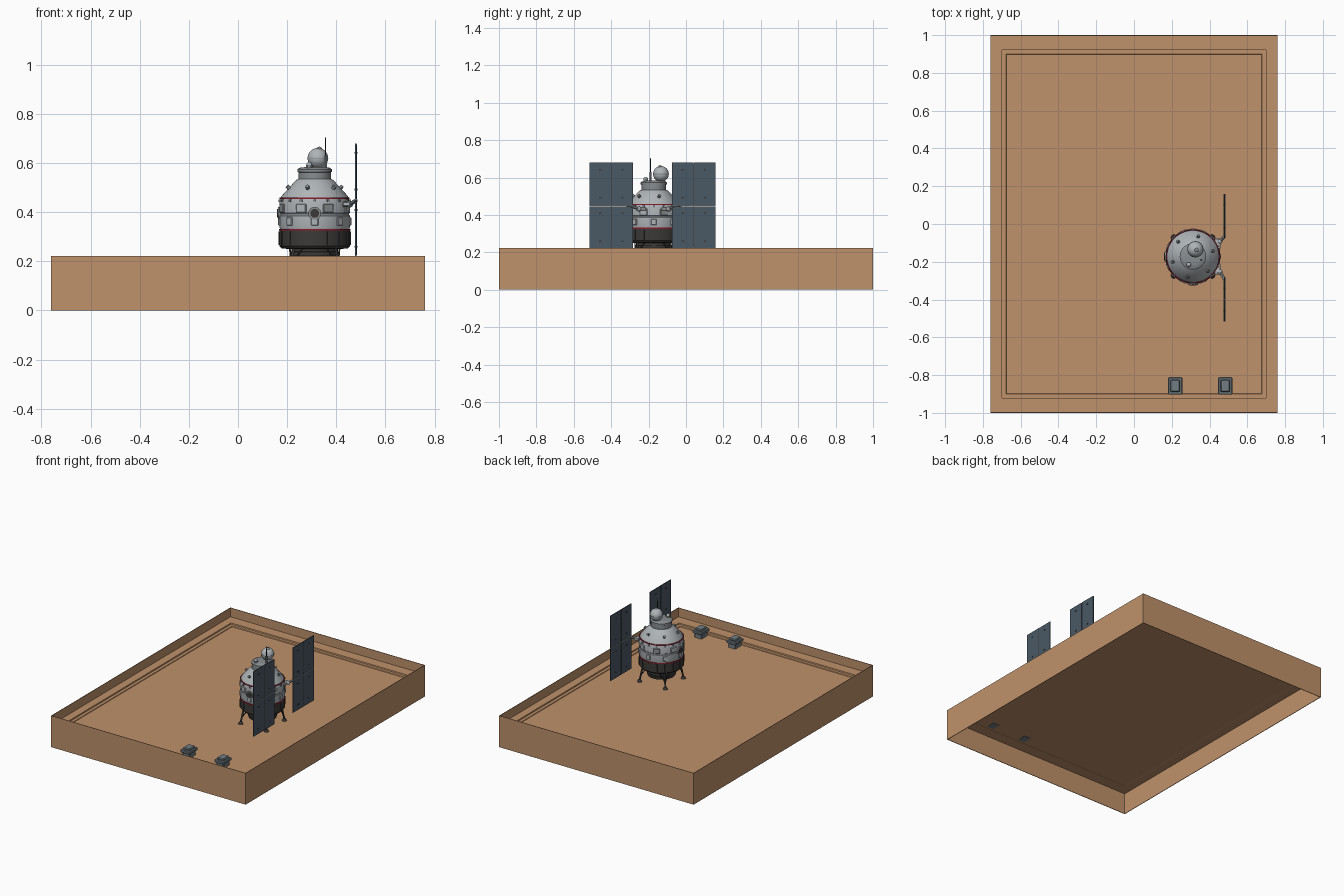
import bpy, bmesh, math
from mathutils import Vector, Matrix

if "Cube" in bpy.data.objects:
    bpy.data.objects.remove(bpy.data.objects["Cube"])


def material(name, rgb):
    m = bpy.data.materials.new(name)
    m.diffuse_color = (*rgb, 1)
    m.use_nodes = True
    m.node_tree.nodes["Principled BSDF"].inputs["Base Color"].default_value = m.diffuse_color
    return m


SAND = material("sandy brown", (0.52, 0.285, 0.145))
HULL = material("hull grey", (0.43, 0.46, 0.48))
MID = material("mid grey", (0.25, 0.27, 0.28))
DARK = material("charcoal", (0.045, 0.042, 0.04))
RED = material("dark red", (0.25, 0.012, 0.025))
PANEL = material("solar slate", (0.07, 0.1, 0.13))
CRATE = material("crate grey", (0.17, 0.21, 0.23))

CX, CY = 0.312, -0.172      # lander axis
FLOOR = 0.147


def finish(name, bm, mat, smooth=False):
    bmesh.ops.recalc_face_normals(bm, faces=bm.faces)
    me = bpy.data.meshes.new(name)
    bm.to_mesh(me)
    bm.free()
    me.materials.append(mat)
    ob = bpy.data.objects.new(name, me)
    bpy.context.collection.objects.link(ob)
    if smooth:
        bpy.ops.object.select_all(action='DESELECT')
        ob.select_set(True)
        bpy.context.view_layer.objects.active = ob
        bpy.ops.object.shade_smooth_by_angle(angle=math.radians(30))
    return ob


def box(name, loc, size, mat, rot=0.0, bevel=0.0):
    bm = bmesh.new()
    bmesh.ops.create_cube(bm, size=1)
    bmesh.ops.scale(bm, vec=size, verts=bm.verts)
    if bevel:
        bmesh.ops.bevel(bm, geom=bm.edges[:], offset=bevel, segments=1, affect='EDGES')
    bm.transform(Matrix.Translation(loc) @ Matrix.Rotation(rot, 4, 'Z'))
    return finish(name, bm, mat)


def lathe(name, profile, mat, x=CX, y=CY, n=48):
    """Closed solid of revolution from (radius, z) points."""
    bm = bmesh.new()
    rings = [[bm.verts.new((x + r * math.cos(2 * math.pi * i / n), y + r * math.sin(2 * math.pi * i / n), z))
              for i in range(n)] for r, z in profile]
    for a, b in zip(rings, rings[1:]):
        for i in range(n):
            j = (i + 1) % n
            bm.faces.new((a[i], a[j], b[j], b[i]))
    bm.faces.new(rings[0])
    bm.faces.new(rings[-1])
    return finish(name, bm, mat, True)


def rod(name, a, b, r, mat, r2=None, n=12):
    a, b = Vector(a), Vector(b)
    d = b - a
    bm = bmesh.new()
    bmesh.ops.create_cone(bm, cap_ends=True, segments=n, radius1=r, radius2=r if r2 is None else r2, depth=d.length)
    bm.transform(Matrix.Translation((a + b) / 2) @ d.to_track_quat('Z', 'Y').to_matrix().to_4x4())
    return finish(name, bm, mat, True)


def ball(name, loc, r, mat):
    bm = bmesh.new()
    bmesh.ops.create_uvsphere(bm, u_segments=32, v_segments=16, radius=r)
    bm.transform(Matrix.Translation(loc))
    return finish(name, bm, mat, True)


def polar(deg, r, z):
    a = math.radians(deg)
    return (CX + r * math.cos(a), CY + r * math.sin(a), z)


# Tray: thin walls, ledge and stepped floor, open underneath
bm = bmesh.new()


def rect(hx, hy, z):
    return [bm.verts.new((sx * hx, sy * hy, z)) for sx, sy in ((-1, -1), (1, -1), (1, 1), (-1, 1))]


loops = [rect(.76, 1, 0), rect(.76, 1, .222), rect(.756, .996, .222), rect(.756, .996, .159),
         rect(.70, .922, .159), rect(.698, .92, .151), rect(.677, .9, .151), rect(.675, .898, FLOOR)]
under = [rect(.675, .898, FLOOR - .004), rect(.70, .922, .15), rect(.756, .996, .15), rect(.756, .996, 0)]
for chain in (loops, under, [under[-1], loops[0]]):
    for a, b in zip(chain, chain[1:]):
        for i in range(4):
            j = (i + 1) % 4
            bm.faces.new((a[i], a[j], b[j], b[i]))
bm.faces.new(loops[-1])
bm.faces.new(under[0])
finish("tray", bm, SAND)

# Two equipment crates at the front of the tray
for k, x in enumerate((0.218, 0.483)):
    y = -.857
    box(f"crate_base_{k}", (x, y, .162), (.056, .07, .04), CRATE, bevel=.004)
    box(f"crate_slab_{k}", (x, y, .188), (.075, .092, .02), CRATE, bevel=.004)
    box(f"crate_lid_{k}", (x, y, .204), (.052, .066, .016), CRATE, bevel=.005)

# Lander body stack
lathe("engine_ring", [(.07, .185), (.09, .19), (.097, .215), (.103, .225), (.103, .238), (.095, .24), (.095, .262)], DARK)
lathe("dark_skirt", [(.105, .25), (.135, .252), (.144, .262), (.144, .325), (.135, .327)], DARK)
lathe("lower_red_band", [(.13, .325), (.1455, .325), (.1455, .332), (.13, .332)], RED)
lathe("hull", [(.13, .33), (.141, .331), (.143, .338), (.143, .385), (.140, .388), (.140, .394), (.143, .397),
               (.143, .44), (.138, .456)], HULL)
lathe("upper_red_band", [(.12, .453), (.1425, .453), (.1425, .459), (.12, .459)], RED)
lathe("shoulder_cone", [(.138, .457), (.136, .464), (.078, .528), (.07, .534), (.06, .534)], HULL)
lathe("neck", [(.066, .52), (.066, .562), (.07, .564), (.07, .574), (.062, .58), (.04, .583)], MID)

# Hull detail: cover plates, clips and skirt ribs round the axis
for i in range(8):
    a = 22.5 + 45 * i
    box(f"hull_plate_{i}", polar(a, .143, .415), (.009, .045, .036), HULL if i % 2 else MID, math.radians(a), .003)
    box(f"lower_pod_{i}", polar(a + 22.5, .143, .362), (.012, .03, .034), HULL, math.radians(a + 22.5), .003)
for i in range(16):
    a = 22.5 * i
    box(f"upper_clip_{i}", polar(a, .143, .446), (.008, .010, .012), MID, math.radians(a))
    box(f"skirt_rib_{i}", polar(a, .144, .293), (.007, .009, .055), DARK, math.radians(a))
for i in range(6):
    a = 60 * i + 15
    rod(f"shoulder_port_{i}", polar(a, .10, .49), polar(a, .116, .506), .008, MID)
# Side docking hatch and window at the left and front
for a in (180, 270):
    rod(f"hatch_rim_{a}", polar(a, .135, .395), polar(a, .15, .395), .026, MID, n=24)
    rod(f"hatch_glass_{a}", polar(a, .148, .395), polar(a, .153, .395), .018, DARK, n=24)

# Four legs with side braces and pads
for i in range(4):
    a = 45 + 90 * i
    foot = polar(a, .142, FLOOR + .01)
    rod(f"leg_{i}", polar(a, .118, .27), foot, .006, DARK)
    for s in (-1, 1):
        rod(f"leg_brace_{i}_{s}", polar(a + 20 * s, .112, .255), polar(a, .135, .19), .0035, DARK, n=8)
    rod(f"foot_pad_{i}", polar(a, .142, FLOOR), polar(a, .142, FLOOR + .014), .016, DARK, .008, 16)

# Top equipment: ball antenna with seam and stub, mast, small port
ball("antenna_ball", (.325, -.134, .619), .042, HULL)
lathe("antenna_ball_seam", [(.038, .617), (.043, .617), (.043, .621), (.038, .621)], MID, .325, -.134)
ball("antenna_ball_stub", (.331, -.138, .654), .012, MID)
rod("antenna_ball_stem", (.32, -.145, .565), (.325, -.134, .60), .014, MID)
rod("mast_base", (.356, -.19, .57), (.356, -.19, .63), .006, MID)
rod("mast", (.356, -.19, .62), (.356, -.19, .704), .003, DARK, .0015)
rod("top_port", (.29, -.215, .56), (.29, -.215, .592), .013, MID)
ball("top_port_cap", (.29, -.215, .592), .012, HULL)

# Solar wings: 2 x 2 panels each, mirrored about the lander axis
PX = 0.48
WY = CY - .007
for s, side in ((-1, "front"), (1, "back")):
    mid = WY + s * .2205
    for u in (-1, 1):
        for v in (-1, 1):
            c = (PX, mid + u * .0595, .45 + v * .1165)
            box(f"solar_panel_{side}_{u}_{v}", c, (.006, .115, .225), PANEL)
            for q in (-1, 1):
                box(f"panel_hinge_{side}_{u}_{v}_{q}", (PX, c[1], c[2] + q * .075), (.011, .012, .007), DARK)
    box(f"wing_spine_{side}", (PX, mid, .45), (.009, .003, .45), DARK)
    box(f"wing_beam_{side}", (PX, mid, .45), (.010, .232, .005), MID)
    # boom from hull to wing
    root, elbow = (CX + .10, CY + s * .075, .432), (.455, CY + s * .08, .432)
    rod(f"boom_root_{side}", root, elbow, .012, HULL)
    ball(f"boom_elbow_{side}", elbow, .013, HULL)
    rod(f"boom_tip_{side}", elbow, (PX, WY + s * .115, .447), .008, MID)
    box(f"boom_bracket_{side}", (.442, CY + s * .068, .432), (.03, .055, .018), HULL, bevel=.003)
